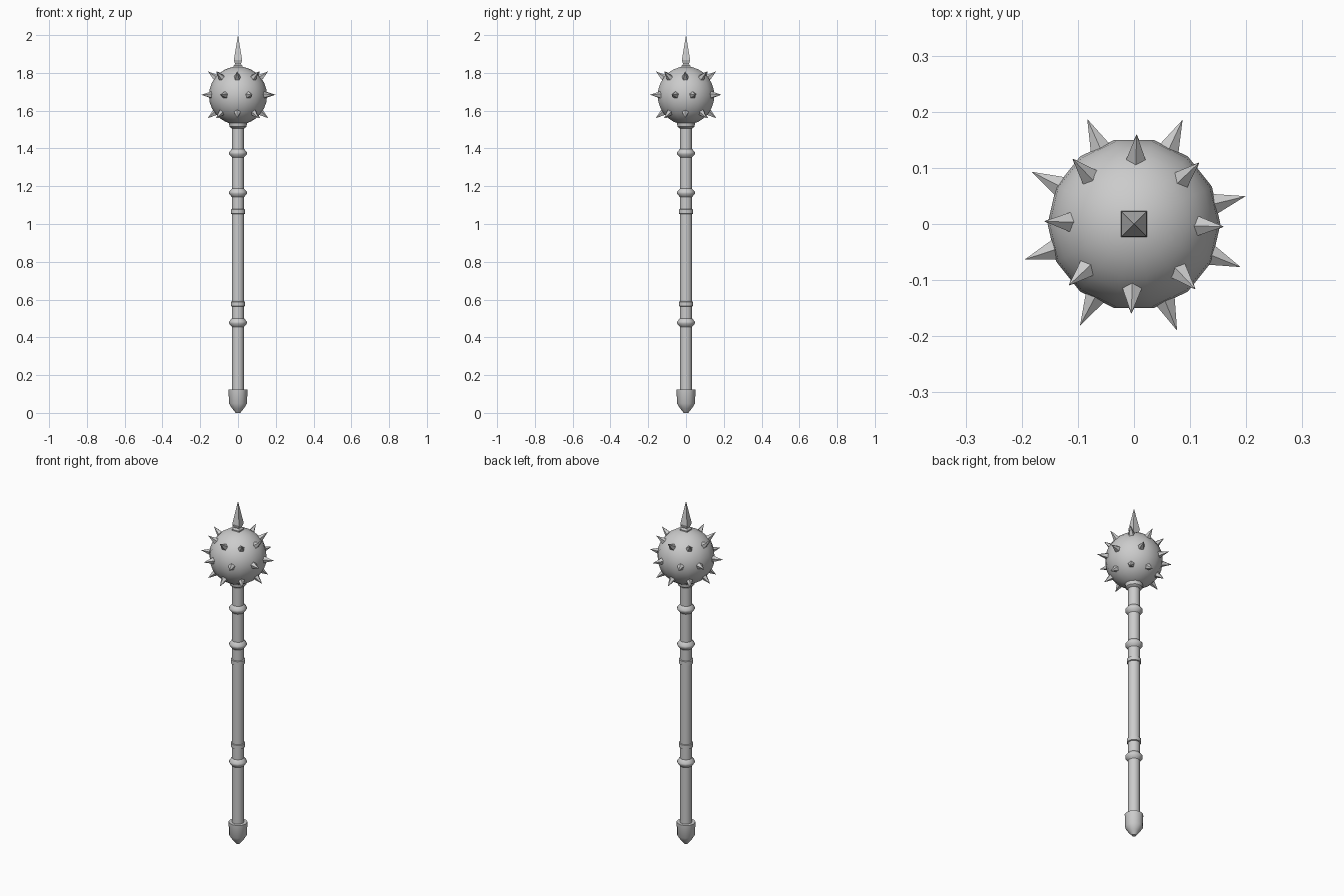
import bpy, bmesh
from math import sin, cos, pi, radians
from mathutils import Vector

if "Cube" in bpy.data.objects:
    bpy.data.objects.remove(bpy.data.objects["Cube"])


def finish(name, bm, smooth=None):
    bmesh.ops.recalc_face_normals(bm, faces=bm.faces)
    mesh = bpy.data.meshes.new(name)
    bm.to_mesh(mesh)
    bm.free()
    ob = bpy.data.objects.new(name, mesh)
    bpy.context.collection.objects.link(ob)
    if smooth:
        bpy.ops.object.select_all(action='DESELECT')
        ob.select_set(True)
        bpy.context.view_layer.objects.active = ob
        bpy.ops.object.shade_smooth_by_angle(angle=radians(smooth))
    return ob


def lathe(name, profile, sides, smooth=None, turn=0.0):
    """Stack rings of (radius, height) and cap both ends."""
    bm = bmesh.new()
    rings = [[bm.verts.new((r * cos(turn + 2 * pi * i / sides),
                            r * sin(turn + 2 * pi * i / sides), z))
              for i in range(sides)] for r, z in profile]
    for a, b in zip(rings, rings[1:]):
        for i in range(sides):
            j = (i + 1) % sides
            bm.faces.new((a[i], a[j], b[j], b[i]))
    bm.faces.new(rings[0])
    bm.faces.new(rings[-1])
    bmesh.ops.remove_doubles(bm, verts=bm.verts, dist=1e-5)
    return finish(name, bm, smooth)


SIDES = 12
HEAD_Z, HEAD_R = 1.68, 0.154

# shaft, pommel and grip
lathe("shaft", [(0.032, 0.1), (0.032, 1.54)], SIDES, 40)
lathe("pommel", [(0.012, 0.0), (0.03, 0.022), (0.048, 0.05), (0.05, 0.125),
                 (0.03, 0.125)], SIDES, 40)
lathe("grip", [(0.033, 0.575), (0.033, 1.065)], SIDES, 40)

# bulging rings along the shaft
for n, z in enumerate((0.478, 1.165, 1.375)):
    lathe(f"ring_{n + 1}", [(0.031, z - 0.024), (0.036, z - 0.018), (0.047, z - 0.005),
                            (0.047, z + 0.005), (0.036, z + 0.018), (0.031, z + 0.024)],
          SIDES, 40)

# flat bands at the grip ends
for name, z in (("lower_grip_band", 0.577), ("upper_grip_band", 1.066)):
    lathe(name, [(0.031, z - 0.014), (0.038, z - 0.011), (0.038, z + 0.011),
                 (0.031, z + 0.014)], SIDES, 40)

# collar under the head
lathe("head_collar", [(0.032, 1.505), (0.045, 1.515), (0.048, 1.535), (0.03, 1.54)], SIDES, 40)

# head ball
bm = bmesh.new()
bmesh.ops.create_uvsphere(bm, u_segments=14, v_segments=14, radius=HEAD_R)
bmesh.ops.rotate(bm, verts=bm.verts, cent=(0, 0, 0),
                 matrix=Vector((1, 0, 0)).rotation_difference(Vector((0, 1, 0))).to_matrix())
bmesh.ops.translate(bm, verts=bm.verts, vec=(0, 0, HEAD_Z))
finish("head_ball", bm, 60)

# square top spike
q = 2 ** 0.5
lathe("top_spike", [(0.023 * q, 1.82), (0.023 * q, 1.838), (0.015 * q, 1.847),
                    (0.022 * q, 1.868), (0.0, 2.0)], 4, None, pi / 4)


# side spikes in three rows
def spike(name, turn, tip_r, tip_z):
    direction = Vector((tip_r * cos(turn), tip_r * sin(turn), tip_z - HEAD_Z))
    length = direction.length
    bm = bmesh.new()
    bmesh.ops.create_cone(bm, cap_ends=True, segments=5, radius1=0.023, radius2=0.0,
                          depth=length - 0.137)
    bmesh.ops.translate(bm, verts=bm.verts, vec=(0, 0, (length + 0.137) / 2))
    rot = direction.to_track_quat('Z', 'Y').to_matrix()
    bmesh.ops.rotate(bm, verts=bm.verts, cent=(0, 0, 0), matrix=rot)
    bmesh.ops.translate(bm, verts=bm.verts, vec=(0, 0, HEAD_Z))
    finish(name, bm)


for n, a in enumerate((14, 65, 114, 153, 198, 242, 292, 338)):
    spike(f"middle_spike_{n + 1}", radians(a), 0.205, 1.684)
for n in range(8):
    spike(f"upper_spike_{n + 1}", n * pi / 4 - 0.03, 0.16, 1.808)
    spike(f"lower_spike_{n + 1}", n * pi / 4 - 0.03, 0.16, 1.56)
